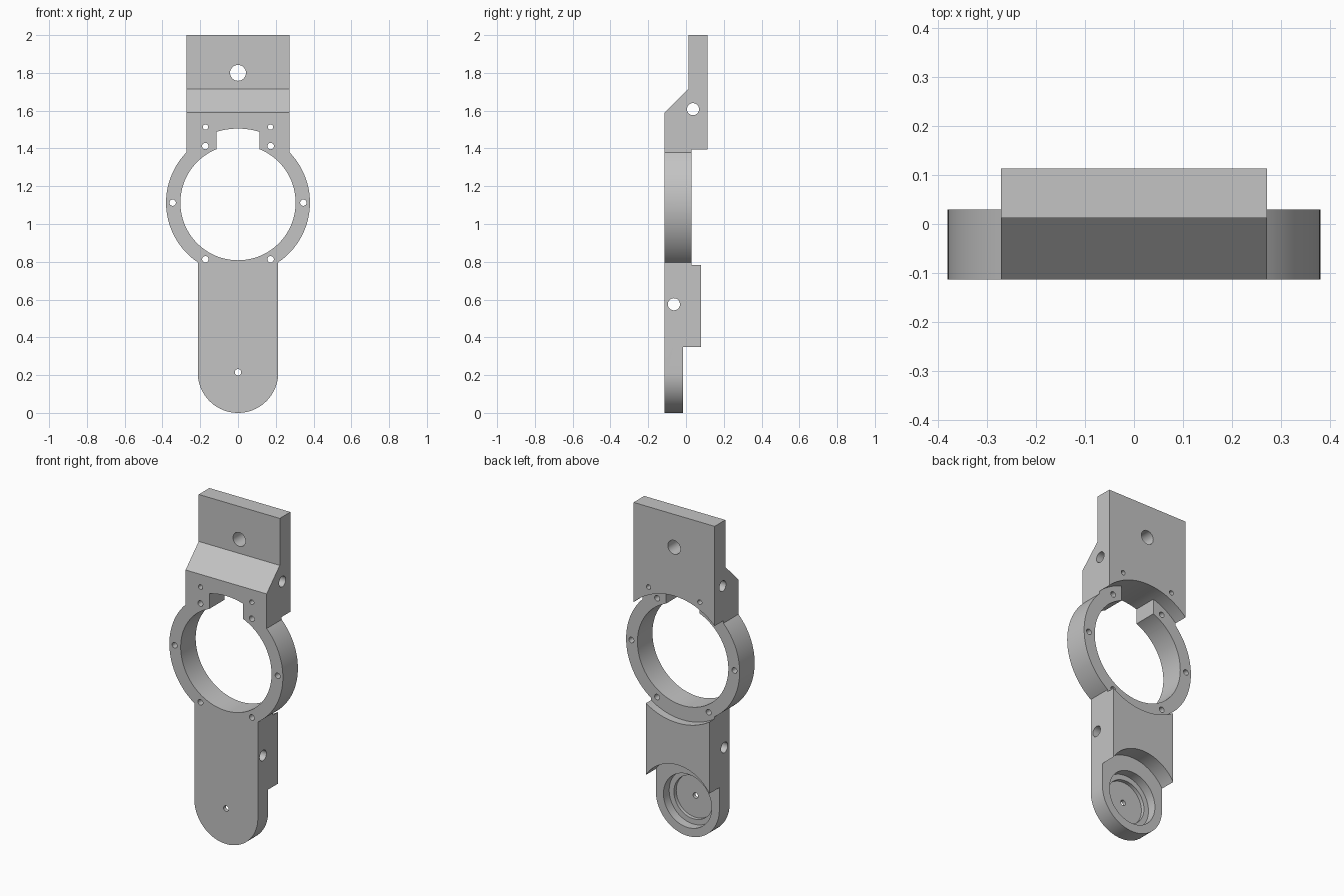
import bpy
import bmesh
from math import sin, cos, pi, radians, asin

default = bpy.data.objects.get("Cube")
if default:
    bpy.data.objects.remove(default, do_unlink=True)

# Main dimensions
FRONT, RING_BACK = -0.114, 0.03
RING_Z, RING_R, BORE_R, SEAT_R = 1.113, 0.381, 0.305, 0.392
FOOT_R = 0.213
TOP_W = 0.272
NOTCH_W = 0.113

grey = bpy.data.materials.new("plain grey")
grey.use_nodes = True
colour = (0.55, 0.55, 0.55, 1)
grey.diffuse_color = colour
grey.node_tree.nodes["Principled BSDF"].inputs["Base Color"].default_value = colour


def arc(cx, cy, r, start, end, steps):
    """Points along an arc, angles in radians."""
    return [(cx + r * cos(start + (end - start) * i / steps),
             cy + r * sin(start + (end - start) * i / steps))
            for i in range(steps + 1)]


def prism(name, outline, low, high, axis="y"):
    """Extrude an outline along y (points are x, z) or x (points are y, z)."""
    def place(p, d):
        return (p[0], d, p[1]) if axis == "y" else (d, p[0], p[1])
    bm = bmesh.new()
    ends = [[bm.verts.new(place(p, d)) for p in outline] for d in (low, high)]
    for ring in ends:
        bm.faces.new(ring)
    count = len(outline)
    for i in range(count):
        j = (i + 1) % count
        bm.faces.new((ends[0][i], ends[0][j], ends[1][j], ends[1][i]))
    bmesh.ops.recalc_face_normals(bm, faces=bm.faces)
    mesh = bpy.data.meshes.new(name)
    bm.to_mesh(mesh)
    bm.free()
    mesh.materials.append(grey)
    obj = bpy.data.objects.new(name, mesh)
    bpy.context.collection.objects.link(obj)
    return obj


def disc(name, a, b, r, low, high, axis="y", steps=24):
    return prism(name, arc(a, b, r, 0, 2 * pi, steps)[:-1], low, high, axis)


def combine(target, tool, operation):
    """Apply a boolean and discard the tool."""
    mod = target.modifiers.new(tool.name, "BOOLEAN")
    mod.operation = operation
    mod.solver = "EXACT"
    mod.object = tool
    bpy.ops.object.select_all(action="DESELECT")
    bpy.context.view_layer.objects.active = target
    target.select_set(True)
    bpy.ops.object.modifier_apply(modifier=mod.name)
    bpy.data.objects.remove(tool, do_unlink=True)


# Ring collar
bracket = disc("bracket", 0, RING_Z, RING_R, FRONT, RING_BACK, steps=128)

# Upper mounting block with its sloped shoulder
upper = prism("upper_block",
              [(FRONT, 1.35), (FRONT, 1.59), (0.012, 1.715), (0.012, 2),
               (0.114, 2), (0.114, 1.35)], -TOP_W, TOP_W, "x")
combine(bracket, upper, "UNION")

# Lower arm with rounded foot
foot = arc(0, FOOT_R, FOOT_R, pi, 2 * pi, 64)
lower = prism("lower_arm", foot + [(FOOT_R, 0.84), (-FOOT_R, 0.84)], FRONT, 0.08)
combine(bracket, lower, "UNION")

# Bore, and the curved seat behind the ring
cutters = [
    disc("bore", 0, RING_Z, BORE_R, -0.3, 0.3, steps=128),
    disc("seat", 0, RING_Z, SEAT_R, RING_BACK, 0.3, steps=128),
]

# Notch at the top of the bore
half = asin(NOTCH_W / SEAT_R)
cutters.append(prism("notch",
                     [(-NOTCH_W, 1.2), (NOTCH_W, 1.2)]
                     + arc(0, RING_Z, SEAT_R, pi / 2 - half, pi / 2 + half, 16),
                     -0.3, 0.3))

# Thinned foot and stepped round pocket at the back
cutters += [
    disc("foot_relief", 0, FOOT_R, 0.253, -0.015, 0.3, steps=96),
    disc("pocket", 0, FOOT_R, 0.162, -0.07, 0.2, steps=64),
    disc("pocket_step", 0, FOOT_R, 0.13, -0.092, 0.2, steps=64),
    disc("foot_hole", 0, FOOT_R + 0.002, 0.017, -0.3, 0.3),
    disc("top_hole", 0, 1.8, 0.042, -0.3, 0.3, steps=32),
]

# Six screw holes around the ring and two above it
for i in range(6):
    a = i * pi / 3
    cutters.append(disc("ring_hole", 0.346 * cos(a), RING_Z + 0.346 * sin(a),
                        0.017, -0.3, 0.3))
for side in (-1, 1):
    cutters.append(disc("block_hole", side * 0.172, 1.513, 0.014, -0.3, 0.3))

# Cross holes through the sides
cutters.append(disc("upper_cross_hole", 0.037, 1.608, 0.032, -0.5, 0.5, "x", 32))
cutters.append(disc("lower_cross_hole", -0.064, 0.575, 0.032, -0.5, 0.5, "x", 32))

for cutter in cutters:
    combine(bracket, cutter, "DIFFERENCE")

bpy.ops.object.select_all(action="DESELECT")
bpy.context.view_layer.objects.active = bracket
bracket.select_set(True)
bpy.ops.object.shade_smooth_by_angle(angle=radians(30))
